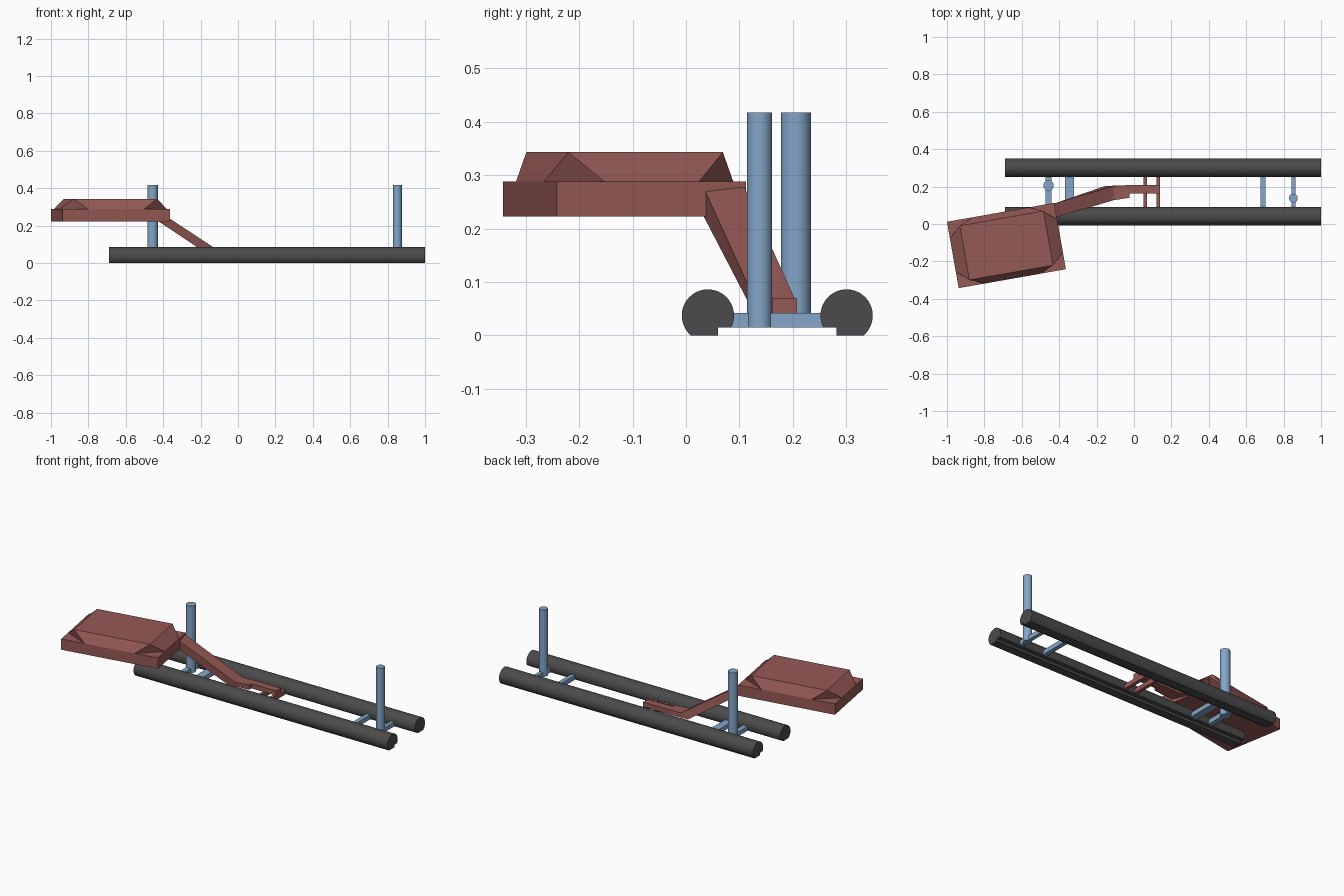
import bpy, bmesh
from math import sin, cos, pi, radians
from mathutils import Vector

if "Cube" in bpy.data.objects:
    bpy.data.objects.remove(bpy.data.objects["Cube"])


def material(name, rgb):
    m = bpy.data.materials.new(name)
    m.diffuse_color = (*rgb, 1)
    m.use_nodes = True
    m.node_tree.nodes["Principled BSDF"].inputs["Base Color"].default_value = m.diffuse_color
    return m


DARK = material("dark_rubber", (0.07, 0.07, 0.07))
BLUE = material("blue_paint", (0.23, 0.38, 0.58))
BROWN = material("brown_paint", (0.30, 0.10, 0.09))


def finish(name, bm, mat, smooth=False):
    bmesh.ops.recalc_face_normals(bm, faces=bm.faces)
    me = bpy.data.meshes.new(name)
    bm.to_mesh(me)
    bm.free()
    me.materials.append(mat)
    ob = bpy.data.objects.new(name, me)
    bpy.context.collection.objects.link(ob)
    if smooth:
        bpy.ops.object.select_all(action='DESELECT')
        ob.select_set(True)
        bpy.context.view_layer.objects.active = ob
        bpy.ops.object.shade_smooth_by_angle(angle=radians(30))
    return ob


def loft(name, rings, mat, smooth=False):
    """Skin a row of equal-length rings and cap both ends."""
    bm = bmesh.new()
    rows = [[bm.verts.new(p) for p in r] for r in rings]
    n = len(rows[0])
    for a, b in zip(rows, rows[1:]):
        for i in range(n):
            j = (i + 1) % n
            bm.faces.new((a[i], a[j], b[j], b[i]))
    bm.faces.new(rows[0])
    bm.faces.new(rows[-1])
    return finish(name, bm, mat, smooth)


def section(x_low, x_high, y0, y1, z0, z1):
    return [(x_low, y0, z0), (x_low, y1, z0), (x_high, y1, z1), (x_high, y0, z1)]


def box(name, x0, x1, y0, y1, z0, z1, mat):
    return loft(name, [section(x, x, y0, y1, z0, z1) for x in (x0, x1)], mat)


# Round rails with a flat foot and a notch on the inner side
MID_Y = 0.171
START, END = radians(-27), radians(229)
profile = [(0.041 + 0.049 * cos(START + (END - START) * i / 36),
            0.037 + 0.049 * sin(START + (END - START) * i / 36)) for i in range(37)]
profile[-1] = (profile[-1][0], 0.0)
profile += [(0.06, 0.0), (0.06, 0.015)]
for name, side in (("front_rail", 1), ("back_rail", -1)):
    loft(name, [[(x, MID_Y + side * (y - MID_Y), z) for y, z in profile]
                for x in (-0.69, 1.0)], DARK, True)

# Cross bars joining the rails
for i, (x, w, mat) in enumerate([(-0.457, 0.03, BLUE), (-0.345, 0.046, BLUE),
                                 (0.69, 0.026, BLUE), (0.852, 0.022, BLUE),
                                 (0.06, 0.02, BROWN), (0.13, 0.02, BROWN)]):
    box(f"cross_bar_{i + 1}", x - w / 2, x + w / 2, 0.075, 0.267, 0.015, 0.042, mat)

# Upright posts
for name, x, y, r in (("left_post", -0.457, 0.206, 0.028), ("right_post", 0.852, 0.138, 0.0235)):
    loft(name, [[(x + r * cos(2 * pi * k / 32), y + r * sin(2 * pi * k / 32), z)
                 for k in range(32)] for z in (0.015, 0.417)], BLUE, True)

# Rising support arm and its narrower foot
loft("support_arm", [section(-0.425, -0.425, 0.033, 0.11, 0.223, 0.277),
                     section(-0.155, -0.11, 0.127, 0.203, 0.042, 0.07),
                     section(-0.025, -0.025, 0.14, 0.208, 0.042, 0.07)], BROWN)
box("arm_foot", -0.03, 0.14, 0.162, 0.208, 0.042, 0.07, BROWN)

# Turned seat slab, with a raised top whose base corners are cut off
ANGLE = radians(10)


def seat_point(u, v, z):
    return Vector((-0.682 + u * cos(ANGLE) - v * sin(ANGLE),
                   -0.115 + u * sin(ANGLE) + v * cos(ANGLE), z))


CORNERS = [(-1, -1), (1, -1), (1, 1), (-1, 1)]
HU, HV = 0.291, 0.18
loft("seat_base", [[seat_point(a * HU, b * HV, z) for a, b in CORNERS]
                   for z in (0.223, 0.288)], BROWN)

bm = bmesh.new()
for a, b in CORNERS:
    bm.verts.new(seat_point(a * 0.227, b * 0.147, 0.343))
    bm.verts.new(seat_point(a * (HU - 0.14), b * HV, 0.288))
    bm.verts.new(seat_point(a * HU, b * (HV - 0.09), 0.288))
bmesh.ops.convex_hull(bm, input=bm.verts)
bmesh.ops.dissolve_limit(bm, angle_limit=0.01, verts=bm.verts, edges=bm.edges)
finish("seat_top", bm, BROWN)
